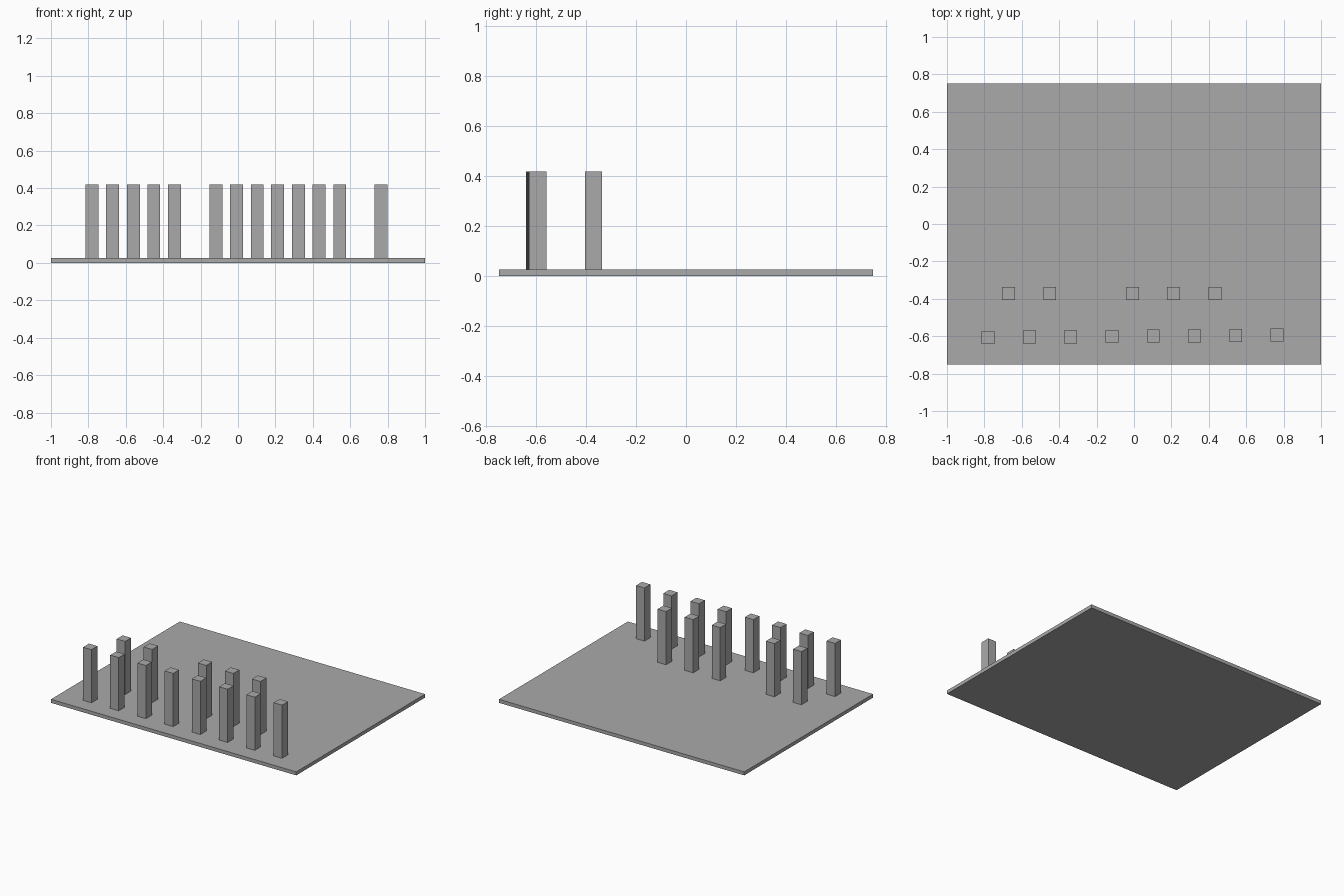
import bpy

if "Cube" in bpy.data.objects:
    bpy.data.objects.remove(bpy.data.objects["Cube"], do_unlink=True)

# Single grey material
grey = bpy.data.materials.new("plain_grey")
grey.use_nodes = True
colour = (0.4, 0.4, 0.4, 1)
grey.diffuse_color = colour
grey.node_tree.nodes["Principled BSDF"].inputs["Base Color"].default_value = colour


def box(name, x, y, bottom, top, width, depth):
    """Flat-faced box standing between two heights."""
    bpy.ops.mesh.primitive_cube_add(size=1, location=(x, y, (bottom + top) / 2))
    obj = bpy.context.object
    obj.name = name
    obj.scale = (width, depth, top - bottom)
    bpy.ops.object.transform_apply(location=False, rotation=False, scale=True)
    obj.data.materials.append(grey)
    return obj


BASE_TOP = 0.026
POST_TOP = 0.418
POST_SIDE = 0.069
SPACING = 0.2207

# Base slab
box("base_plate", 0, 0, 0, BASE_TOP, 2, 1.5)

# Front row of posts, drifting slightly backward toward the left
for i in range(8):
    box(f"front_post_{i + 1}", -0.78 + i * SPACING, -0.607 + i * 0.0018,
        BASE_TOP, POST_TOP, POST_SIDE, POST_SIDE)

# Back row of posts, staggered half a step, with gaps
for i in (0, 1, 3, 4, 5):
    box(f"back_post_{i + 1}", -0.671 + i * SPACING, -0.371,
        BASE_TOP, POST_TOP, POST_SIDE, POST_SIDE)
